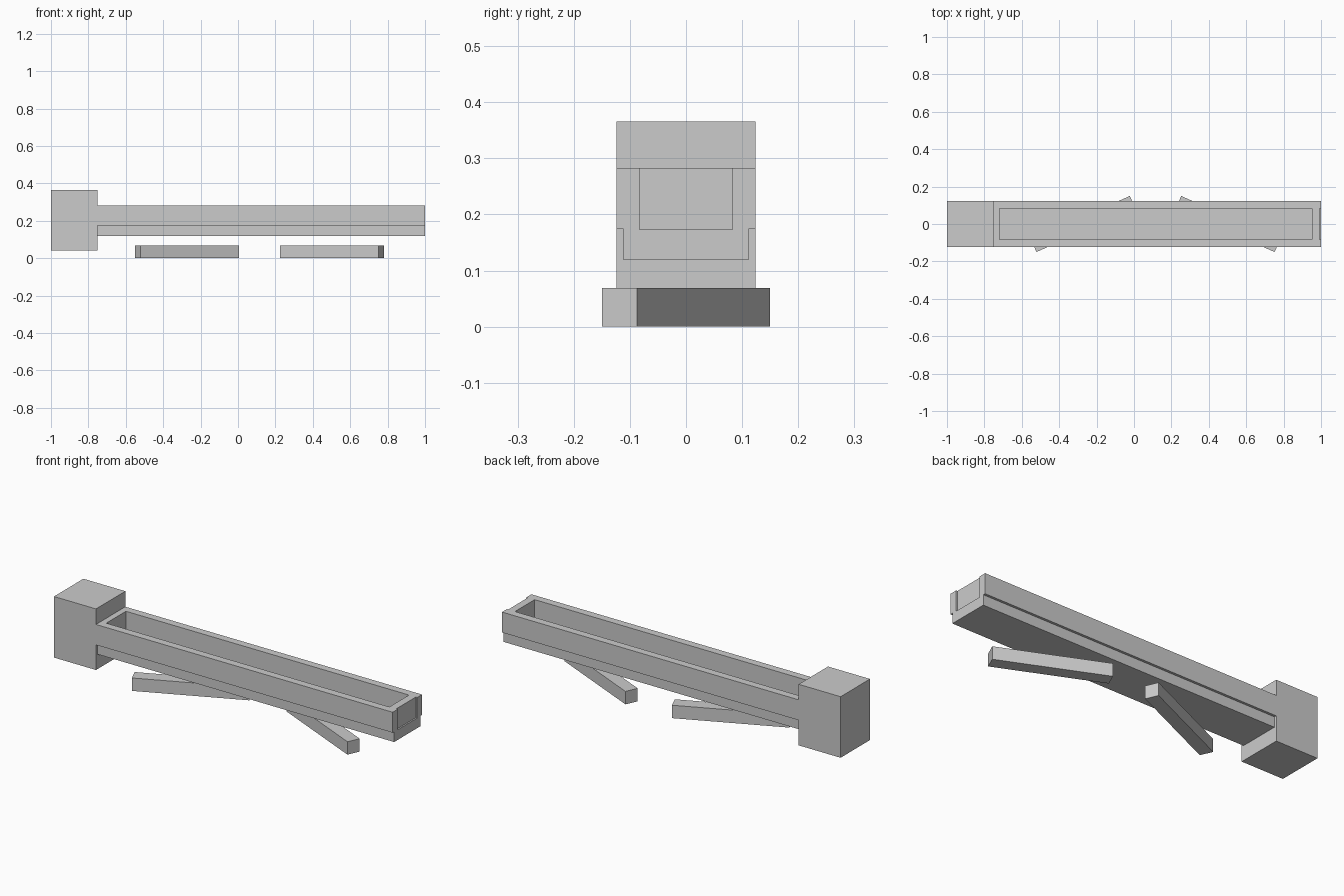
import bpy, bmesh, math

if "Cube" in bpy.data.objects:
    bpy.data.objects.remove(bpy.data.objects["Cube"])


def finish(name, bm):
    bmesh.ops.recalc_face_normals(bm, faces=bm.faces)
    mesh = bpy.data.meshes.new(name)
    bm.to_mesh(mesh)
    bm.free()
    obj = bpy.data.objects.new(name, mesh)
    bpy.context.collection.objects.link(obj)
    return obj


def box(name, x, y, z, angle=0.0):
    """Box from (min, max) ranges, spun about its own vertical axis."""
    bm = bmesh.new()
    bmesh.ops.create_cube(bm, size=1)
    bmesh.ops.scale(bm, vec=[r[1] - r[0] for r in (x, y, z)], verts=bm.verts)
    obj = finish(name, bm)
    obj.location = [(r[0] + r[1]) / 2 for r in (x, y, z)]
    obj.rotation_euler.z = math.radians(angle)
    return obj


def extrude_x(name, half, x0, x1):
    """Mirror a half (y, z) profile and extrude it along x."""
    profile = half + [(-y, z) for y, z in reversed(half)]
    bm = bmesh.new()
    face = bm.faces.new([bm.verts.new((x0, y, z)) for y, z in profile])
    new = bmesh.ops.extrude_face_region(bm, geom=[face])["geom"]
    bmesh.ops.translate(bm, vec=(x1 - x0, 0, 0),
                        verts=[v for v in new if isinstance(v, bmesh.types.BMVert)])
    return finish(name, bm)


# Tall head block at the left end
box("head_block", (-1, -0.752), (-0.124, 0.124), (0.04, 0.366))

# Long open trough with a stepped underside
FLOOR, TOP = 0.174, 0.283
extrude_x("trough", [(0.111, 0.119), (0.111, FLOOR), (0.124, FLOOR),
                     (0.124, TOP), (0.083, TOP), (0.083, FLOOR - 0.001)], -0.752, 1)

# Plates closing the trough, the right one slightly recessed
box("inner_end_plate", (-0.752, -0.72), (-0.083, 0.083), (FLOOR - 0.001, TOP))
box("outer_end_plate", (0.952, 0.992), (-0.083, 0.083), (FLOOR - 0.001, TOP))

# Two angled feet, mirrored in direction
for name, cx, angle in (("left_foot", -0.272, 24.2), ("right_foot", 0.502, -24.2)):
    box(name, (cx - 0.289, cx + 0.289), (-0.0345, 0.0345), (0, 0.069), angle)
